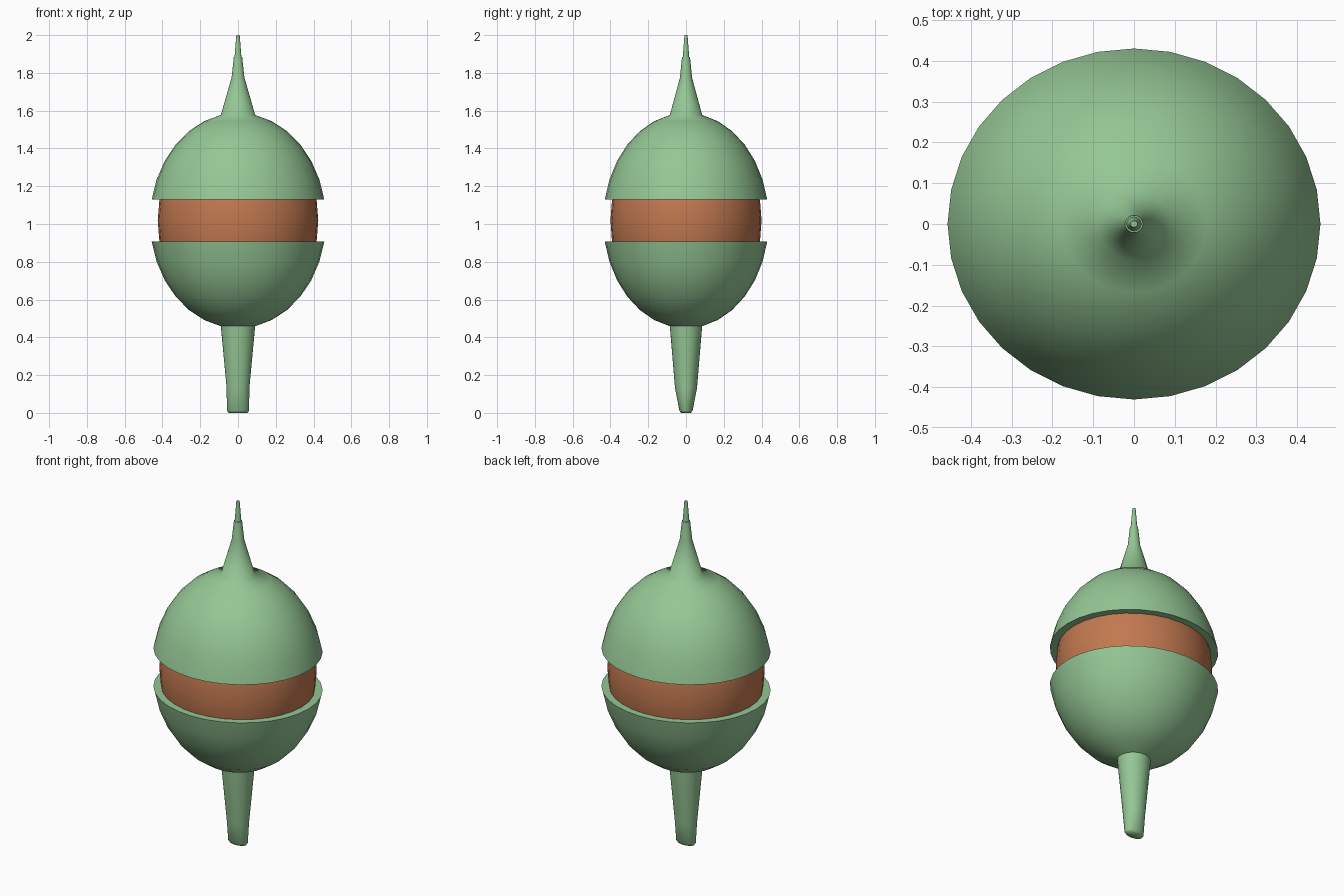
import bpy, bmesh
from math import sin, cos, pi, radians

if "Cube" in bpy.data.objects:
    bpy.data.objects.remove(bpy.data.objects["Cube"])

SEG = 32
AX, AY, AZ, MID = 0.466, 0.4386, 0.57, 1.018   # outer ellipsoid radii and centre height


def material(name, color):
    m = bpy.data.materials.new(name)
    m.diffuse_color = (*color, 1)
    m.use_nodes = True
    m.node_tree.nodes["Principled BSDF"].inputs["Base Color"].default_value = m.diffuse_color
    return m


def loft(name, rings, mat):
    """Bridge a list of elliptical rings (rx, ry, z), capping the last one."""
    bm = bmesh.new()
    loops = []
    for rx, ry, z in rings:
        loops.append([bm.verts.new((rx * cos(2 * pi * i / SEG), ry * sin(2 * pi * i / SEG), z))
                      for i in range(SEG)])
    for a, b in zip(loops, loops[1:]):
        for i in range(SEG):
            j = (i + 1) % SEG
            bm.faces.new((a[i], a[j], b[j], b[i]))
    bm.faces.new(loops[-1])
    return finish(name, bm, mat)


def finish(name, bm, mat):
    bmesh.ops.recalc_face_normals(bm, faces=bm.faces)
    me = bpy.data.meshes.new(name)
    bm.to_mesh(me)
    bm.free()
    for p in me.polygons:
        p.use_smooth = True
    me.set_sharp_from_angle(angle=radians(60))
    me.materials.append(mat)
    ob = bpy.data.objects.new(name, me)
    bpy.context.collection.objects.link(ob)
    return ob


def half_shell(side):
    """Rim closing onto the core, then latitude rings up to the neck."""
    rings = [(0.405, 0.381, MID + side * AZ * sin(pi / 16))]
    for k in range(1, 8):
        t = k * pi / 16
        rings.append((AX * cos(t), AY * cos(t), MID + side * AZ * sin(t)))
    return rings


green = material("green", (0.30, 0.57, 0.30))
orange = material("orange", (0.54, 0.19, 0.08))

# Upper shell running into the pointed spike
spike = [(0.034, 0.032, 1.775), (0.022, 0.021, 1.885), (0.018, 0.017, 1.885), (0.009, 0.008, 2.0)]
loft("upper_shell", half_shell(1) + spike, green)

# Lower shell running into the stem, flattened front to back at its end
stem = [(0.06, 0.058, 0.13), (0.059, 0.035, 0.012), (0.05, 0.027, 0.0)]
loft("lower_shell", half_shell(-1) + stem, green)

# Inner core showing between the shells
bm = bmesh.new()
bmesh.ops.create_uvsphere(bm, u_segments=SEG, v_segments=16, radius=1)
for v in bm.verts:
    v.co = (v.co.x * 0.425, v.co.y * 0.40, v.co.z * 0.52 + MID)
finish("core", bm, orange)
